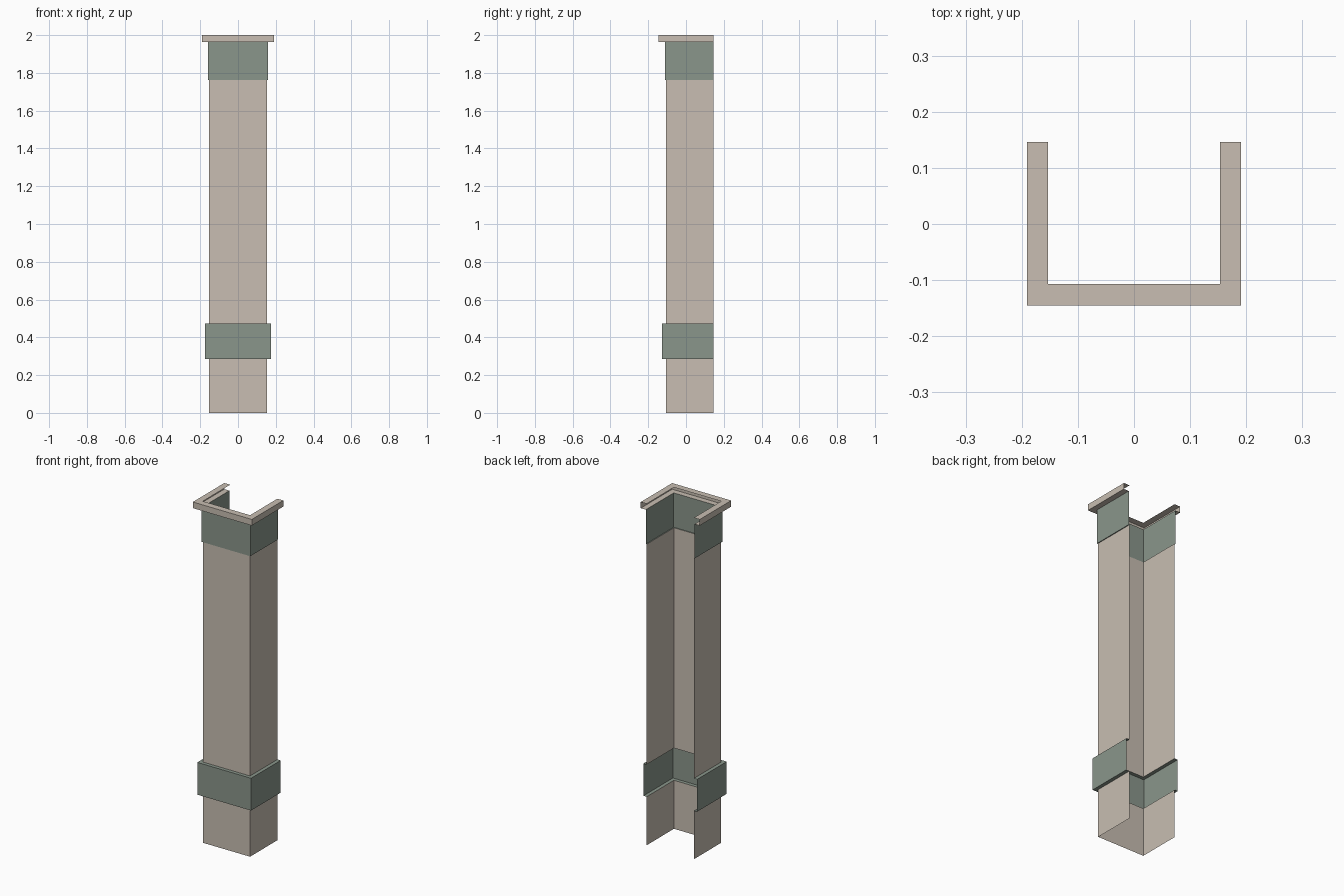
import bpy, bmesh

if "Cube" in bpy.data.objects:
    bpy.data.objects.remove(bpy.data.objects["Cube"])

def material(name, rgb):
    m = bpy.data.materials.new(name)
    m.diffuse_color = (*rgb, 1)
    m.use_nodes = True
    m.node_tree.nodes["Principled BSDF"].inputs["Base Color"].default_value = m.diffuse_color
    return m

stone = material("beige stone", (0.578, 0.515, 0.445))
green = material("grey green", (0.254, 0.305, 0.258))

BACK = 0.146      # open rear edge
SHIFT = 0.046     # front face sits this much closer than the half width

def sweep(name, profile, mat):
    """Sweep a (half width, height) profile round the left, front and right sides."""
    bm = bmesh.new()
    rows = []
    for h, z in profile:
        path = [(-h, BACK), (-h, SHIFT - h), (h, SHIFT - h), (h, BACK)]
        rows.append([bm.verts.new((x, y, z)) for x, y in path])
    for low, high in zip(rows, rows[1:]):
        for i in range(3):
            bm.faces.new((low[i], low[i + 1], high[i + 1], high[i]))
    me = bpy.data.meshes.new(name)
    bm.to_mesh(me)
    bm.free()
    me.materials.append(mat)
    ob = bpy.data.objects.new(name, me)
    bpy.context.collection.objects.link(ob)

S, N, L, C = 0.153, 0.158, 0.174, 0.191   # shaft, neck, lower band, cap half widths

# Shaft, in two lengths, hollow behind the bands
sweep("lower_shaft", [(S, 0), (S, 0.284)], stone)
sweep("upper_shaft", [(S, 0.473), (S, 1.763)], stone)
# Green bands with their ledges
sweep("lower_band", [(S, 0.284), (L, 0.284), (L, 0.473), (S, 0.473)], green)
sweep("neck_band", [(S, 1.763), (N, 1.763), (N, 1.964)], green)
# Cap channel
sweep("cap", [(N, 1.964), (C, 1.964), (C, 2.0), (S, 2.0)], stone)
